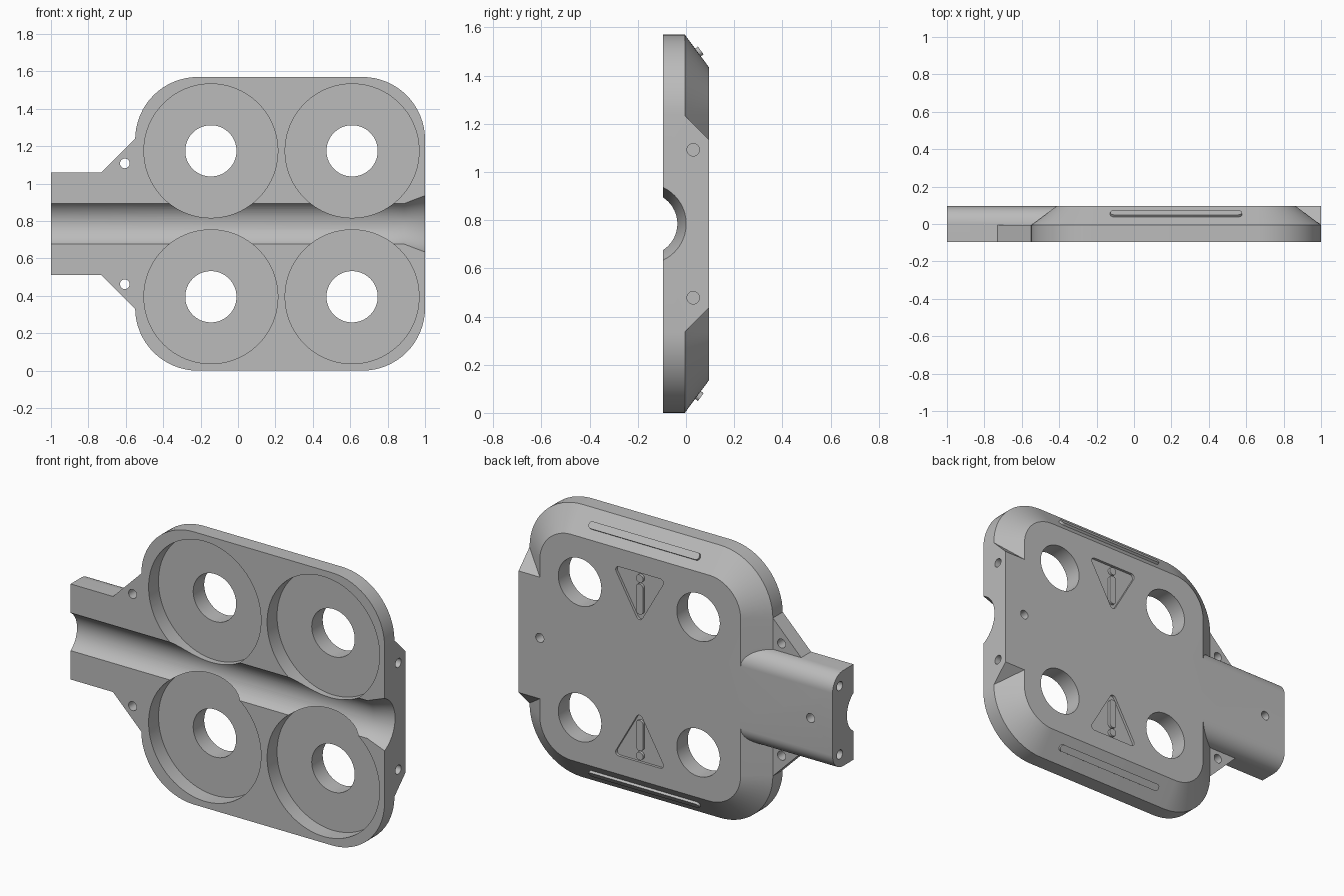
import bpy, bmesh
from math import sin, cos, pi, sqrt
from mathutils import Vector

cube = bpy.data.objects.get("Cube")
if cube:
    bpy.data.objects.remove(cube)

FRONT, BACK, STEP = -0.095, 0.095, -0.005   # depth levels
MID = 0.785                                 # mirror height

grey = bpy.data.materials.new("plain grey")
grey.use_nodes = True
grey.diffuse_color = (0.5, 0.5, 0.5, 1)
grey.node_tree.nodes["Principled BSDF"].inputs["Base Color"].default_value = (0.5, 0.5, 0.5, 1)


def loft(name, rings):
    """Closed solid through rings with equal point counts."""
    bm = bmesh.new()
    loops = [[bm.verts.new(p) for p in ring] for ring in rings]
    n = len(loops[0])
    for a, b in zip(loops, loops[1:]):
        for i in range(n):
            j = (i + 1) % n
            bm.faces.new((a[i], a[j], b[j], b[i]))
    bm.faces.new(loops[0])
    bm.faces.new(loops[-1])
    bmesh.ops.recalc_face_normals(bm, faces=bm.faces)
    mesh = bpy.data.meshes.new(name)
    bm.to_mesh(mesh)
    bm.free()
    mesh.materials.append(grey)
    ob = bpy.data.objects.new(name, mesh)
    bpy.context.collection.objects.link(ob)
    return ob


def plate(name, outline, y0, y1):
    """Extrude an (x, z) outline through the depth."""
    return loft(name, [[(x, y, z) for x, z in outline] for y in (y0, y1)])


def bar(name, outline, x0, x1):
    """Extrude a (y, z) outline along x."""
    return loft(name, [[(x, y, z) for y, z in outline] for x in (x0, x1)])


def circle(u, v, r, n=64):
    return [(u + r * cos(2 * pi * i / n), v + r * sin(2 * pi * i / n)) for i in range(n)]


def rounded_rect(x0, x1, z0, z1, r, n=16):
    pts = []
    for k, (cx, cz) in enumerate(((x1 - r, z1 - r), (x0 + r, z1 - r),
                                  (x0 + r, z0 + r), (x1 - r, z0 + r))):
        for i in range(n + 1):
            a = (k + i / n) * pi / 2
            pts.append((cx + r * cos(a), cz + r * sin(a)))
    return pts


def flip(outline):
    return [(u, 2 * MID - v) for u, v in outline]


def combine(ob, other, operation):
    mod = ob.modifiers.new("combine", "BOOLEAN")
    mod.object, mod.operation, mod.solver = other, operation, "EXACT"
    with bpy.context.temp_override(object=ob, active_object=ob):
        bpy.ops.object.modifier_apply(modifier=mod.name)
    bpy.data.objects.remove(other)


def both(outline):
    return outline, flip(outline)


# Main housing with bevelled back
def body_ring(y, inset):
    outline = rounded_rect(-0.55 + inset, 1 - inset, inset, 2 * MID - inset, 0.335 - inset)
    return [(x, y, z) for x, z in outline]

body = loft("housing", [body_ring(FRONT, 0), body_ring(STEP, 0), body_ring(BACK, 0.135)])

# Cable grip with rounded back edges
r = 0.095
arc = [(BACK - r + r * sin(a * pi / 24), 1.06 - r + r * cos(a * pi / 24)) for a in range(13)]
grip = [(FRONT, 1.06)] + arc
combine(body, bar("grip", grip + flip(grip)[::-1], -1, -0.3), "UNION")

# Full-depth end block
side = [(-0.05, 1.235), (STEP, 1.235), (BACK, 1.135)]
combine(body, bar("end_block", side + flip(side)[::-1], 0.75, 1), "UNION")

# Gussets beside the grip
for outline in both([(-0.73, 1.06), (-0.55, 1.24), (-0.45, 1.24), (-0.45, 1.0), (-0.73, 1.0)]):
    combine(body, plate("gusset", outline, FRONT, STEP), "UNION")

# Round coil pockets with through holes
for x in (-0.145, 0.61):
    for outline in both(circle(x, 1.175, 0.358, 96)):
        combine(body, plate("pocket_cutter", outline, -0.2, STEP), "DIFFERENCE")
    for outline in both(circle(x, 1.175, 0.137)):
        combine(body, plate("hole_cutter", outline, -0.2, 0.2), "DIFFERENCE")

# Cable channel with flared mouth
channel = loft("channel_cutter", [[(x, y, z) for y, z in circle(-0.166, MID, rad, 96)]
                                  for x, rad in ((-1.1, 0.13), (0.89, 0.13), (1.1, 0.2))])
combine(body, channel, "DIFFERENCE")

# Screw holes: gussets, ends and back
for outline in both(circle(-0.605, 1.108, 0.026, 24)):
    combine(body, plate("screw_cutter", outline, -0.2, 0.2), "DIFFERENCE")
for x0, x1, rise in ((0.9, 1.1, 0.307), (-1.1, -0.9, 0.197)):
    for outline in both(circle(0.03, MID + rise, 0.026, 24)):
        combine(body, bar("screw_cutter", outline, x0, x1), "DIFFERENCE")
for x in (0.865, -0.86):
    combine(body, plate("screw_cutter", circle(x, MID, 0.026, 24), 0.03, 0.2), "DIFFERENCE")

# Sunken warning triangles with rounded corners
triangle = []
for k, (cx, cz) in enumerate(((0.362, 1.31), (0.098, 1.31), (0.23, 1.08))):
    for i in range(7):
        a = -pi / 6 + k * 2 * pi / 3 + i * pi / 9
        triangle.append((cx + 0.02 * cos(a), cz + 0.02 * sin(a)))
for outline in both(triangle):
    combine(body, plate("triangle_cutter", outline, BACK - 0.015, 0.2), "DIFFERENCE")

# Raised exclamation marks inside the triangles
for mark in (rounded_rect(0.207, 0.253, 1.09, 1.265, 0.022, 6), circle(0.23, 1.296, 0.023, 24)):
    for outline in both(mark):
        plate("warning_mark", outline, BACK - 0.02, BACK)

# Raised rounded ribs on the top and bottom bevels
slope = Vector((0, 0.1, -0.135)).normalized()
normal = Vector((0, 0.135, 0.1)).normalized()
centre = Vector((0.225, 0.05, 1.496))
rib = rounded_rect(-0.352, 0.352, -0.02, 0.02, 0.019, 6)
for sign in (1, -1):
    rings = [[centre + Vector((u, 0, 0)) + slope * v + normal * h for u, v in rib]
             for h in (-0.015, 0.014)]
    if sign < 0:
        rings = [[(p.x, p.y, 2 * MID - p.z) for p in ring] for ring in rings]
    loft("bevel_rib", rings)

# Smooth curves, keep sharp edges
for ob in bpy.context.scene.objects:
    ob.select_set(ob.type == "MESH")
bpy.context.view_layer.objects.active = body
bpy.ops.object.shade_smooth_by_angle(angle=pi / 7)
